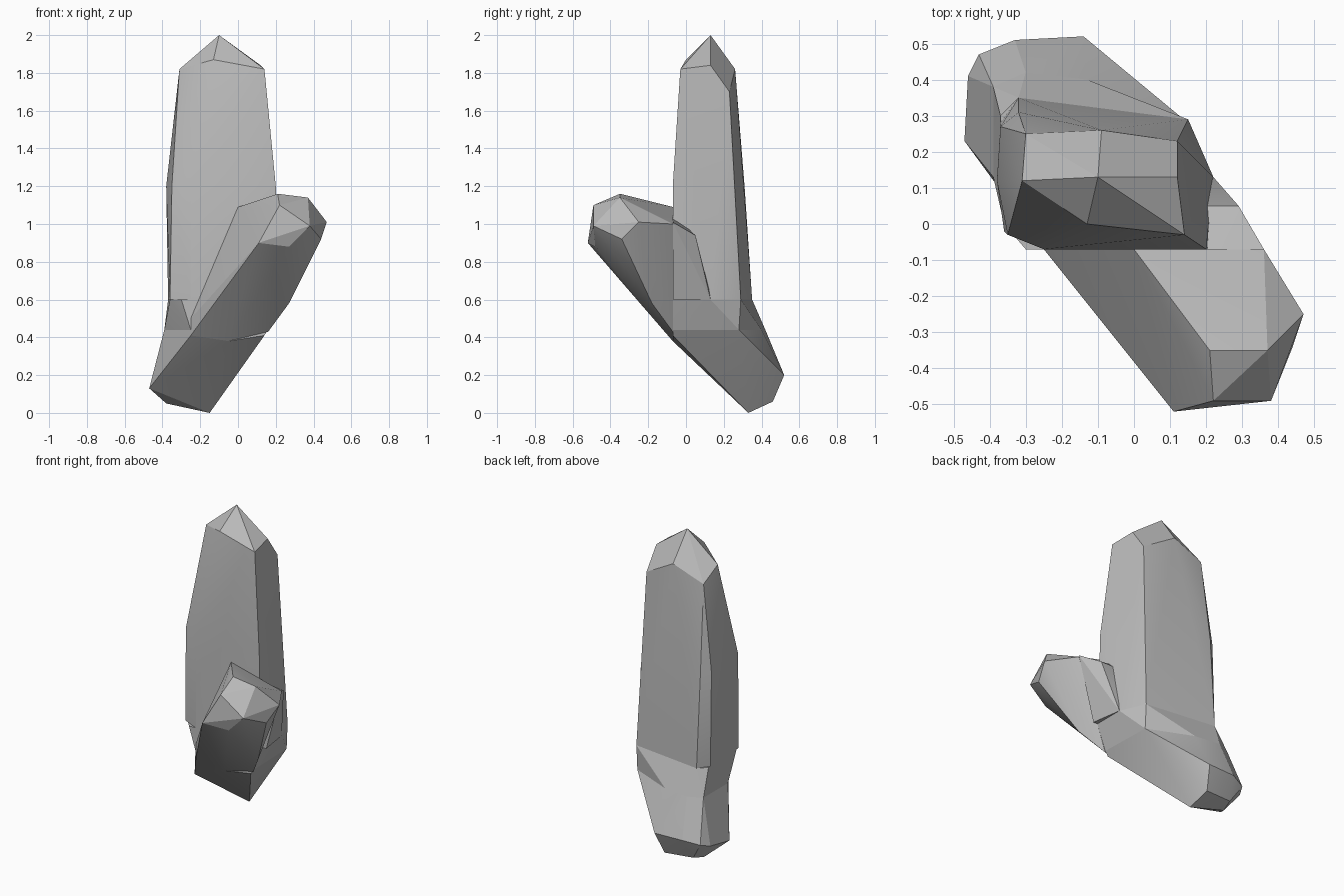
import bpy
import bmesh
import math
from mathutils import Vector

default_cube = bpy.data.objects.get("Cube")
if default_cube:
    bpy.data.objects.remove(default_cube, do_unlink=True)

UNIT = 0.01  # corner positions are given in hundredths

stone = bpy.data.materials.new("pale_grey_stone")
stone.use_nodes = True
grey = (0.5, 0.5, 0.5, 1.0)
stone.diffuse_color = grey
stone.node_tree.nodes["Principled BSDF"].inputs["Base Color"].default_value = grey


def level(height, outline):
    """Place a flat outline at the given height."""
    return [(x, y, height) for x, y in outline]


def slab(depth, outline):
    """Place an upright x-z outline at the given depth."""
    return [(x, depth, z) for x, z in outline]


def crystal(name, corners):
    """Stretch a faceted convex skin over a few corners."""
    bm = bmesh.new()
    for corner in corners:
        bm.verts.new(Vector(corner) * UNIT)
    hull = bmesh.ops.convex_hull(bm, input=bm.verts[:])
    loose = set(hull["geom_interior"]) | set(hull["geom_unused"])
    bmesh.ops.delete(
        bm, geom=[g for g in loose if isinstance(g, bmesh.types.BMVert)], context="VERTS"
    )
    bmesh.ops.dissolve_limit(
        bm, angle_limit=math.radians(2), verts=bm.verts[:], edges=bm.edges[:]
    )
    bmesh.ops.recalc_face_normals(bm, faces=bm.faces[:])
    mesh = bpy.data.meshes.new(name)
    bm.to_mesh(mesh)
    bm.free()
    mesh.materials.append(stone)
    obj = bpy.data.objects.new(name, mesh)
    bpy.context.collection.objects.link(obj)
    bpy.ops.object.select_all(action="DESELECT")
    obj.select_set(True)
    bpy.context.view_layer.objects.active = obj
    bpy.ops.object.shade_smooth_by_angle(angle=math.radians(20))
    return obj


# Upright pillar: foot, waist, shoulders and tip
pillar_foot = [(-36, -2), (-25, -7), (21, -7), (22, 13), (15, 29), (-32, 35), (-37, 28)]
pillar_waist = [(-35, -3), (-25, -7), (20, -7), (-38, 12), (-37, 27), (-32, 31)]
shoulders = [(-31, 12, 182), (12, 13, 184), (14, -3, 182), (-13, 0, 187)]
back_shoulders = [(-30, 25, 174), (-9, 26, 182), (12, 23, 170)]
tip = [(-10, 13, 200)]
crystal(
    "pillar",
    level(60, pillar_foot) + level(120, pillar_waist) + shoulders + back_shoulders + tip,
)

# Flared collar between pillar and root
collar_top = [(-36, 0), (-30, -7), (22, -7), (22, 13), (15, 29), (-32, 35), (-37, 30)]
seam = [(-39, 13), (-25, -7), (16, -7), (15, 28), (-13, 40), (-30, 42), (-39, 38)]
crystal("collar", level(60, collar_top) + level(44, seam))

# Slanted root running down to the ground at the back
root_rim = [(-47, 23, 13), (-46, 41, 16), (-43, 47, 18), (-33, 51, 20), (-14, 52, 20)]
root_foot = [(-15, 33, 0), (-38, 36, 5), (-17, 46, 6), (-36, 44, 7)]
root_front = [(-25, -7, 41), (-5, -7, 38), (14, -7, 41)]
crystal("root", level(44, seam) + root_rim + root_foot + root_front)

# Leaning arm in front of the pillar
arm_joint = [(0, 109), (-25, 50), (-25, 41), (-5, 38), (16, 43), (36, 100)]
arm_ridge = [(21, -35, 116), (37, -35, 114), (47, -25, 101)]
arm_nose = [(22, -49, 110), (38, -49, 99), (11, -52, 90), (27, -48, 88), (44, -34, 92)]
crystal("leaning_arm", slab(-7, arm_joint) + arm_ridge + arm_nose + [(27, -18, 58)])

# Short shoulder where the arm leaves the pillar's left side
spur_front = [(0, 105), (36, 101), (25, 60), (0, 60)]
spur_back = [(0, 5, 94), (29, 5, 94), (22, 12, 66), (22, 13, 60), (0, 13, 60)]
crystal("side_spur", slab(-7, spur_front) + spur_back)
